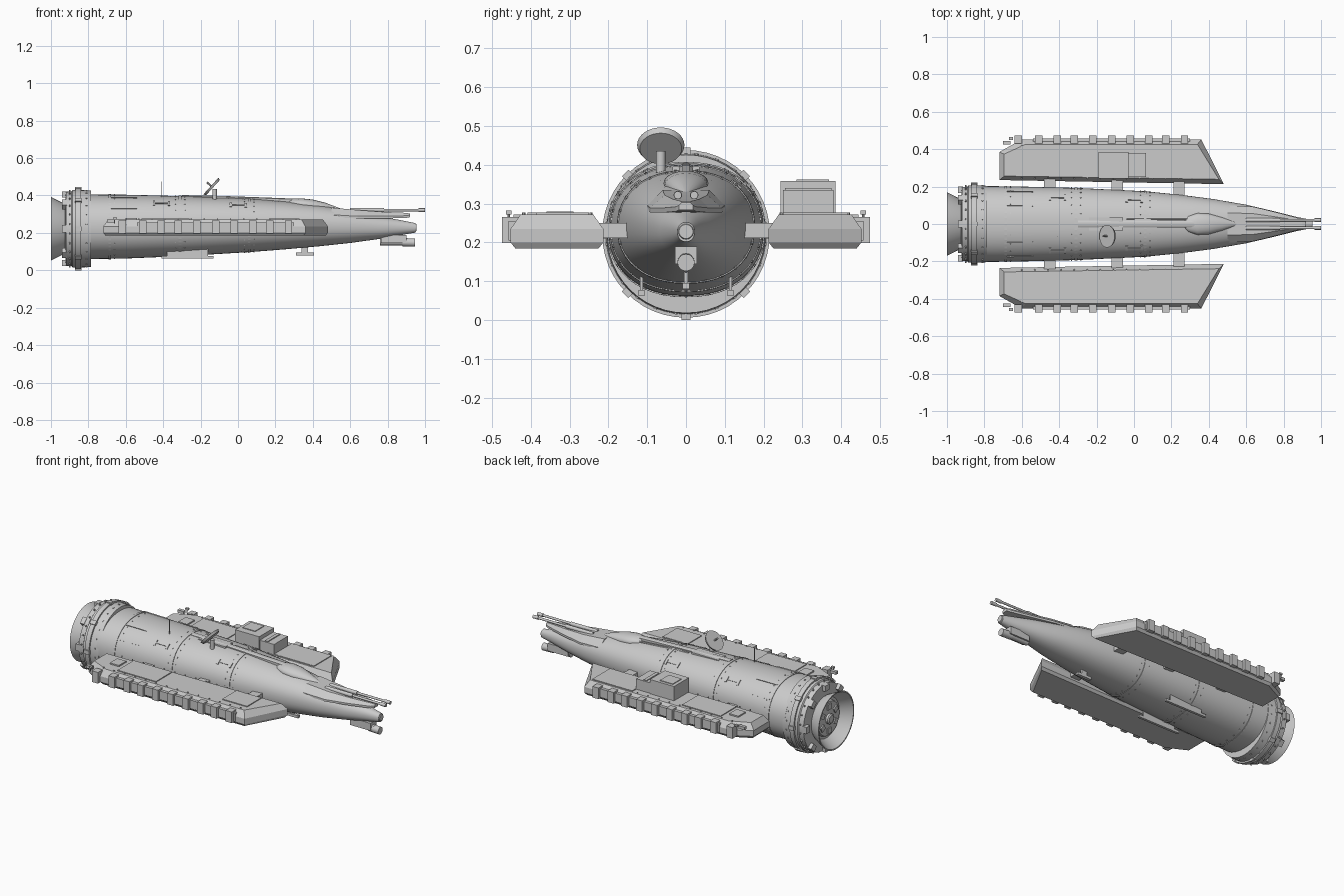
import bpy, bmesh, math
from math import pi, sin, cos
from mathutils import Vector, Matrix

cube = bpy.data.objects.get("Cube")
if cube:
    bpy.data.objects.remove(cube, do_unlink=True)

hull = bpy.data.materials.new("hull_grey")
hull.use_nodes = True
hull.diffuse_color = (0.6, 0.6, 0.6, 1)
hull.node_tree.nodes["Principled BSDF"].inputs["Base Color"].default_value = hull.diffuse_color


def finish(bm, name, smooth=False):
    bmesh.ops.recalc_face_normals(bm, faces=bm.faces)
    me = bpy.data.meshes.new(name)
    bm.to_mesh(me)
    bm.free()
    me.materials.append(hull)
    ob = bpy.data.objects.new(name, me)
    bpy.context.collection.objects.link(ob)
    if smooth:
        bpy.ops.object.select_all(action='DESELECT')
        ob.select_set(True)
        bpy.context.view_layer.objects.active = ob
        bpy.ops.object.shade_smooth_by_angle(angle=math.radians(35))
    return ob


def loft(name, rings, smooth=False, cap=True):
    """Skin a list of equal-length point rings."""
    bm = bmesh.new()
    vs = [[bm.verts.new(p) for p in ring] for ring in rings]
    n = len(vs[0])
    for a, b in zip(vs, vs[1:]):
        for i in range(n):
            bm.faces.new((a[i], a[(i + 1) % n], b[(i + 1) % n], b[i]))
    if cap:
        bm.faces.new(vs[0])
        bm.faces.new(vs[-1])
    return finish(bm, name, smooth)


def box(name, x, y, z, roll=0, pivot=(0, 0)):
    """Box from (min, max) ranges, optionally rolled round an x-axis line."""
    bm = bmesh.new()
    bmesh.ops.create_cube(bm, size=1)
    for v in bm.verts:
        v.co = [r[0] + (r[1] - r[0]) * (c + 0.5) for r, c in zip((x, y, z), v.co)]
    if roll:
        bmesh.ops.rotate(bm, verts=bm.verts, cent=(0, *pivot), matrix=Matrix.Rotation(roll, 3, 'X'))
    return finish(bm, name)


def rod(name, a, b, r1, r2=None, sides=16):
    a, b = Vector(a), Vector(b)
    bm = bmesh.new()
    mat = Matrix.Translation((a + b) / 2) @ (b - a).to_track_quat('Z', 'Y').to_matrix().to_4x4()
    bmesh.ops.create_cone(bm, cap_ends=True, segments=sides, radius1=r1,
                          radius2=r1 if r2 is None else r2, depth=(b - a).length, matrix=mat)
    return finish(bm, name, True)


def turned(name, profile, cz, sides=48, cap=False):
    """Revolve (x, radius) points round the long axis."""
    return loft(name, [[(x, r * cos(2 * pi * i / sides), cz + r * sin(2 * pi * i / sides))
                        for i in range(sides)] for x, r in profile], True, cap)


# fuselage stations: x, half width, bottom, top
STATIONS = [(-.80, .203, .06, .405), (-.6, .2, .063, .404), (-.31, .193, .075, .397),
            (.06, .175, .097, .383), (.25, .156, .112, .368), (.42, .134, .127, .35),
            (.6, .103, .146, .322), (.75, .068, .167, .29), (.87, .038, .188, .268), (.95, .022, .202, .252)]


def station(x):
    for a, b in zip(STATIONS, STATIONS[1:]):
        if x <= b[0]:
            t = (x - a[0]) / (b[0] - a[0])
            return [p + (q - p) * t for p, q in zip(a[1:], b[1:])]
    return STATIONS[-1][1:]


def section_point(x, ang, grow=0.0):
    w, lo, hi = station(x)
    c, s = cos(ang), sin(ang)
    e = 2 / 2.2
    return (x, (w + grow) * math.copysign(abs(c) ** e, c),
            (lo + hi) / 2 + ((hi - lo) / 2 + grow) * math.copysign(abs(s) ** e, s))


def section(x, grow=0.0, n=48):
    return [section_point(x, 2 * pi * i / n, grow) for i in range(n)]


def skin_plate(name, x0, x1, a0, a1, grow=.004):
    """Thin raised plate following the fuselage skin, angles in degrees."""
    rings = []
    for k in range(5):
        x = x0 + (x1 - x0) * k / 4
        arc = [math.radians(a0 + (a1 - a0) * j / 4) for j in range(5)]
        rings.append([section_point(x, a, grow) for a in arc] +
                     [section_point(x, a, -.003) for a in reversed(arc)])
    return loft(name, rings)


loft("fuselage", [section(s[0]) for s in STATIONS], True)
turned("nose_cap", [(.945, .022), (.955, .018)], .228, 24, True)

# seam bands, skin panels and rivets
for x in (-.685, -.31, .06):
    loft("seam_band", [section(x - .007, -.003), section(x - .007, .003), section(x + .007, .003),
                       section(x + .007, -.003)], False)
for side in (1, -1):
    for x in (-.41, .0):
        for dx, d0, d1 in ((-.045, 40, 52), (.035, 40, 52), (-.035, 45, 47)):
            a, b = (d0, d1) if side > 0 else (180 - d1, 180 - d0)
            skin_plate("skin_rail", x + dx, x + dx + (.07 if d1 == 47 else .012), a, b, .005)
    for d in (63, 32):
        a = d if side > 0 else 180 - d
        skin_plate("rear_panel_trim", -.68, -.54, a - .6, a + .6)
for x in (-.66, -.335, -.285, .035, .085):
    for i in range(24):
        p = Vector(section_point(x, 2 * pi * i / 24))
        d = (p - Vector((x, 0, .235))).normalized()
        rod("rivet", p - d * .003, p + d * .003, .0035, sides=6)

# engine collar and open bell
CZ = .222
turned("engine_collar", [(-.785, .17), (-.785, .204), (-.84, .207), (-.84, .216), (-.868, .216), (-.868, .207),
                         (-.885, .207), (-.89, .2), (-.92, .198), (-.925, .12)], CZ, cap=True)
turned("engine_bell", [(-.91, .12), (-.935, .137), (-1, .17), (-1, .163), (-.94, .125), (-.925, .11)], CZ)
turned("bell_floor", [(-.92, .125), (-.935, .123), (-.935, .105), (-.95, .1)], CZ, cap=True)
turned("engine_hub", [(-.945, .03), (-.962, .03), (-.968, .022)], CZ, 20, True)
for k in range(6):
    a = k * pi / 3
    box("bell_fin", (-.957, -.945), (-.016, .016), (CZ + .055, CZ + .088), a, (0, CZ))
for k in range(8):
    a = k * pi / 4
    box("collar_block", (-.942, -.915), (-.02, .02), (CZ + .166, CZ + .2), a, (0, CZ))
    box("collar_clamp", (-.872, -.836), (-.012, .012), (CZ + .2, CZ + .222), a, (0, CZ))
for k in range(24):
    a = (k + .5) * pi / 12
    for x in (-.81, -.9):
        d = Vector((0, cos(a), sin(a)))
        c = Vector((x, 0, CZ))
        rod("collar_bolt", c + d * .19, c + d * .209, .005, sides=6)

# side pods with hatches, studs and struts
OUTLINE = [(-.72, .235), (.48, .213), (.36, .452), (-.6, .452), (-.72, .385)]


def pod_ring(s, z, inset):
    return [(-.12 + (x + .12) * (1 - inset / .6), s * (.333 + (y - .333) * (1 - inset / .12)), z) for x, y in OUTLINE]


def yr(s, a, b):
    return tuple(sorted((s * a, s * b)))


for s in (1, -1):
    loft("side_pod", [pod_ring(s, .185, .012), pod_ring(s, .2, 0), pod_ring(s, .235, 0), pod_ring(s, .272, .026)])
    for x in (-.62, -.51, -.41, -.32, -.22, -.12, -.02, .08, .17, .27):
        box("pod_stud", (x - .02, x + .02), yr(s, .43, .474), (.198, .265))
    box("pod_side_rail", (-.54, .3), yr(s, .44, .458), (.205, .255))
    box("rear_hatch", (-.515, -.26), yr(s, .255, .408), (.265, .277))
    box("hatch_lid", (-.6, -.54), yr(s, .29, .36), (.265, .28))
    for x0, x1 in ((-.48, -.42), (-.12, -.06), (.21, .27)):
        box("pod_strut", (x0, x1), yr(s, .14, .24), (.212, .25))
    for k in range(14):
        x = -.6 + k * .07
        for y in (.245, .418):
            rod("pod_rivet", (x, s * y, .268), (x, s * y, .277), .004, sides=6)
    # small lamp posts at the rear corner
    box("lamp_base", (-.7, -.66), yr(s, .425, .445), (.255, .272))
    rod("lamp_post", (-.66, s * .457, .25), (-.66, s * .457, .275), .003, sides=8)
    box("lamp_head", (-.667, -.648), yr(s, .45, .464), (.272, .282))
    # belly rails
    box("belly_rail", (-.41, -.13), yr(s, .107, .122), (.062, .077))
    box("belly_rail_foot", (-.38, -.16), yr(s, .111, .118), (.07, .12))
    # nose cannon barrels
    rod("cannon_barrel", (.62, s * .021, .322), (1, s * .021, .322), .007)
    rod("cannon_sleeve", (.6, s * .021, .322), (.78, s * .021, .322), .011)
    rod("cannon_muzzle", (.965, s * .021, .322), (1, s * .021, .322), .01)
box("front_hatch_left", (.065, .33), (.25, .418), (.265, .277))
box("front_hatch_right", (.165, .33), (-.385, -.25), (.265, .277))

# equipment housing on the left pod
box("equipment_box", (-.19, -.03), (.244, .385), (.265, .358))
box("equipment_lid", (-.17, -.085), (.285, .368), (.35, .362))
box("equipment_step", (-.03, .065), (.25, .38), (.265, .335))
box("equipment_rib", (.0, .02), (.255, .375), (.33, .34))

# upper lip over the nose
lip = [(.5, .1, .285, .335), (.64, .092, .277, .322), (.78, .058, .277, .312), (.9, .026, .28, .307), (.92, .018, .284, .303)]
loft("upper_lip", [[(x, -w, lo), (x, w, lo), (x, w, lo + .012), (x, w * .6, hi), (x, -w * .6, hi), (x, -w, lo + .012)]
                   for x, w, lo, hi in lip])

# teardrop canopy and spine
canopy = [(.27, .02, .01), (.29, .042, .022), (.34, .058, .032), (.4, .055, .032), (.47, .036, .024), (.55, .008, .006)]
loft("canopy", [[(x, w * cos(2 * pi * i / 20), station(x)[2] - .006 + h * sin(2 * pi * i / 20)) for i in range(20)]
                for x, w, h in canopy], True)
loft("dorsal_spine", [[(x, -.018, z - .03), (x, .018, z - .03), (x, .018, z - .004), (x, .009, z), (x, -.009, z),
                       (x, -.018, z - .004)] for x, z in ((-.3, .402), (-.1, .398), (.1, .391), (.36, .381))])
box("spine_block", (-.24, -.06), (-.035, .035), (.37, .396))
rod("spine_pipe", (-.04, .03, .383), (.36, .03, .362), .006, sides=8)

# tilted dish on a mast, whip antenna
mid, aim = Vector((-.14, -.065, .447)), Vector((-.74, 0, .67)).normalized()
rod("dish_mast", (-.125, -.065, .36), (-.125, -.065, .435), .012)
rod("dish", mid - aim * .008, mid + aim * .006, .054, .061, 32)
rod("dish_feed", mid, mid + aim * .035, .005, sides=8)
rod("whip_antenna", (-.41, -.065, .36), (-.41, -.065, .475), .002, sides=6)

# chin gun and belly skid
box("chin_mount", (.765, .9), (-.028, .028), (.145, .19))
rod("chin_gun", (.76, 0, .153), (.91, 0, .153), .02)
rod("chin_muzzle", (.88, 0, .15), (.947, 0, .148), .022)
box("belly_skid", (.31, .405), (-.009, .009), (.08, .096))
box("belly_skid_foot", (.34, .375), (-.005, .005), (.09, .14))
